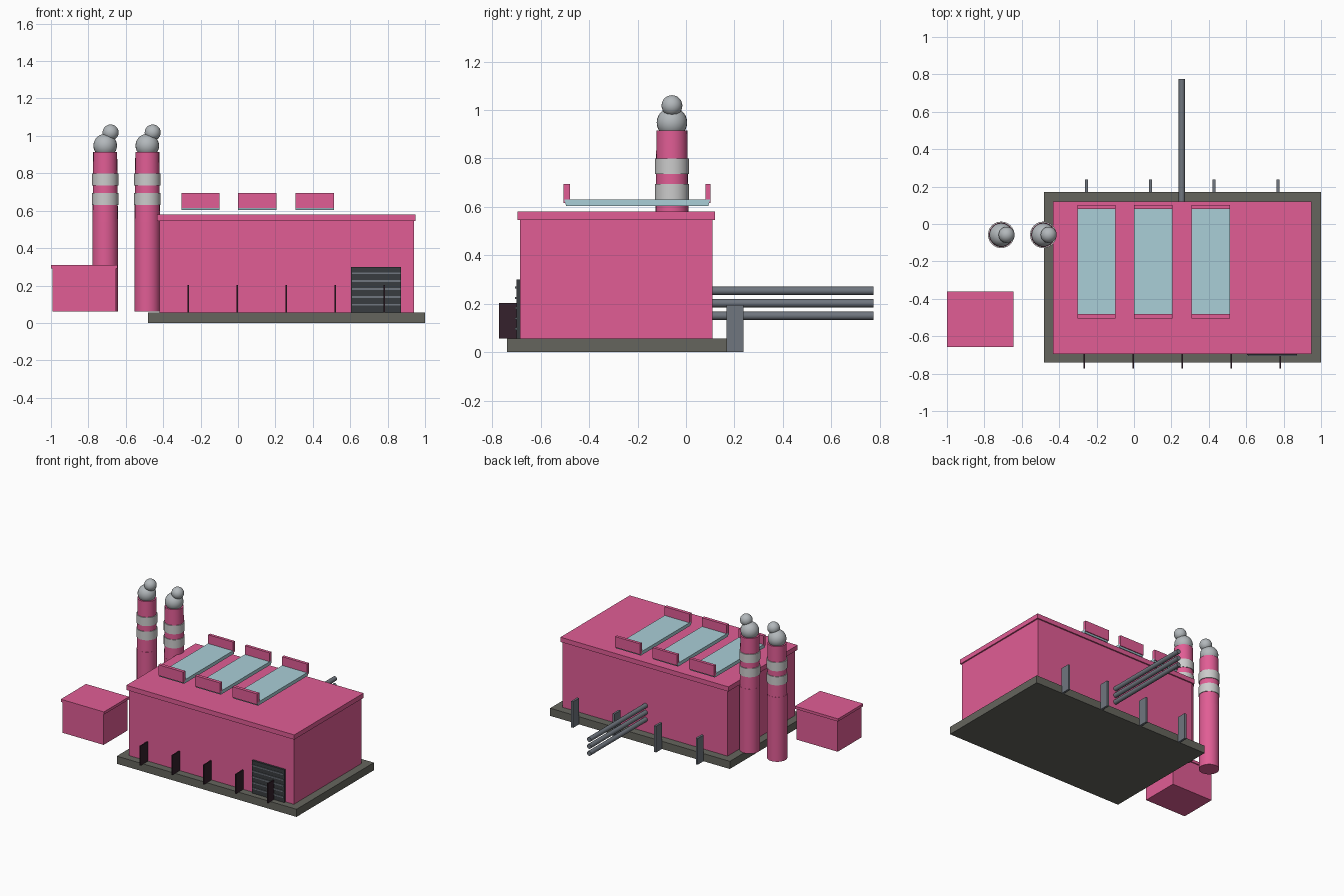
import bpy, bmesh
from mathutils import Matrix, Vector

if "Cube" in bpy.data.objects:
    bpy.data.objects.remove(bpy.data.objects["Cube"])


def material(name, rgb):
    m = bpy.data.materials.new(name)
    m.diffuse_color = (*rgb, 1)
    m.use_nodes = True
    m.node_tree.nodes["Principled BSDF"].inputs["Base Color"].default_value = m.diffuse_color
    return m


PINK = material("pink_wall", (0.75, 0.11, 0.30))
CONCRETE = material("concrete", (0.13, 0.13, 0.11))
GLASS = material("glass", (0.40, 0.62, 0.68))
DARK = material("dark_fin", (0.035, 0.015, 0.025))
SHUTTER = material("shutter", (0.04, 0.045, 0.05))
STEEL = material("steel", (0.16, 0.18, 0.21))
WHITE = material("white_band", (0.65, 0.65, 0.65))
SMOKE = material("smoke", (0.45, 0.48, 0.50))


def finish(name, bm, mat, smooth=False):
    bmesh.ops.recalc_face_normals(bm, faces=bm.faces)
    me = bpy.data.meshes.new(name)
    bm.to_mesh(me)
    bm.free()
    ob = bpy.data.objects.new(name, me)
    bpy.context.collection.objects.link(ob)
    me.materials.append(mat)
    if smooth:
        bpy.ops.object.select_all(action='DESELECT')
        ob.select_set(True)
        bpy.context.view_layer.objects.active = ob
        bpy.ops.object.shade_smooth_by_angle()
    return ob


def box(name, x, y, z, mat, taper=0):
    """Box from (min, max) ranges; taper pulls the bottom in along y."""
    bm = bmesh.new()
    bmesh.ops.create_cube(bm, size=1)
    for v in bm.verts:
        s = v.co.copy()
        v.co = Vector([(a + b) / 2 + c * (b - a) for (a, b), c in zip((x, y, z), s)])
        if s.z < 0:
            v.co.y -= taper * (1 if s.y > 0 else -1)
    return finish(name, bm, mat)


def cylinder(name, p, q, r1, r2, mat, seg=24):
    p, q = Vector(p), Vector(q)
    bm = bmesh.new()
    rot = (q - p).to_track_quat('Z', 'Y').to_matrix().to_4x4()
    bmesh.ops.create_cone(bm, cap_ends=True, segments=seg, radius1=r1, radius2=r2,
                          depth=(q - p).length, matrix=Matrix.Translation((p + q) / 2) @ rot)
    return finish(name, bm, mat, True)


def ball(name, c, r, mat):
    bm = bmesh.new()
    bmesh.ops.create_uvsphere(bm, u_segments=24, v_segments=14, radius=r,
                              matrix=Matrix.Translation(c))
    return finish(name, bm, mat, True)


# Foundation, main hall and roof
box("foundation", (-0.48, 1.0), (-0.74, 0.17), (0, 0.057), CONCRETE)
box("main_hall", (-0.42, 0.94), (-0.685, 0.11), (0.057, 0.545), PINK)
box("main_roof", (-0.433, 0.95), (-0.695, 0.12), (0.545, 0.58), PINK)

# Rooftop skylights with upright end panels
for i, x in enumerate((-0.2, 0.103, 0.41)):
    xr = (x - 0.102, x + 0.102)
    box(f"skylight_{i}", xr, (-0.503, 0.10), (0.604, 0.63), GLASS, 0.008)
    box(f"skylight_front_panel_{i}", xr, (-0.505, -0.48), (0.615, 0.695), PINK)
    box(f"skylight_back_panel_{i}", xr, (0.08, 0.102), (0.615, 0.695), PINK)

# Chimneys with bands and smoke puffs
for i, x in enumerate((-0.71, -0.485)):
    y = -0.058
    cylinder(f"chimney_base_{i}", (x, y, 0.06), (x, y, 0.54), 0.069, 0.069, PINK)
    cylinder(f"chimney_stack_{i}", (x, y, 0.54), (x, y, 0.915), 0.068, 0.064, PINK)
    for j, z in enumerate((0.63, 0.735)):
        cylinder(f"chimney_band_{i}_{j}", (x, y, z), (x, y, z + 0.064), 0.071, 0.071, WHITE)
    ball(f"smoke_large_{i}", (x, y, 0.948), 0.063, SMOKE)
    ball(f"smoke_small_{i}", (x + 0.029, y, 1.018), 0.043, SMOKE)

# Annex
box("annex", (-0.992, -0.652), (-0.65, -0.368), (0.06, 0.29), PINK)
box("annex_roof", (-1.0, -0.645), (-0.657, -0.36), (0.29, 0.31), PINK)

# Front fins
for i in range(5):
    x = -0.266 + 0.262 * i
    box(f"front_fin_{i}", (x - 0.004, x + 0.004), (-0.772, -0.68), (0.056, 0.202), DARK)

# Roller shutter with slats
box("shutter_door", (0.605, 0.872), (-0.70, -0.68), (0.057, 0.30), SHUTTER)
for i in range(5):
    z = 0.092 + 0.0425 * i
    box(f"shutter_slat_{i}", (0.61, 0.868), (-0.706, -0.695), (z, z + 0.009), STEEL)

# Rear pipes and posts
for i, z in enumerate((0.15, 0.202, 0.253)):
    cylinder(f"rear_pipe_{i}", (0.256, 0.10, z), (0.256, 0.775, z), 0.017, 0.017, STEEL, 16)
for i in range(4):
    x = -0.255 + 0.342 * i
    box(f"rear_post_{i}", (x - 0.008, x + 0.008), (0.168, 0.238), (0, 0.195), STEEL)
